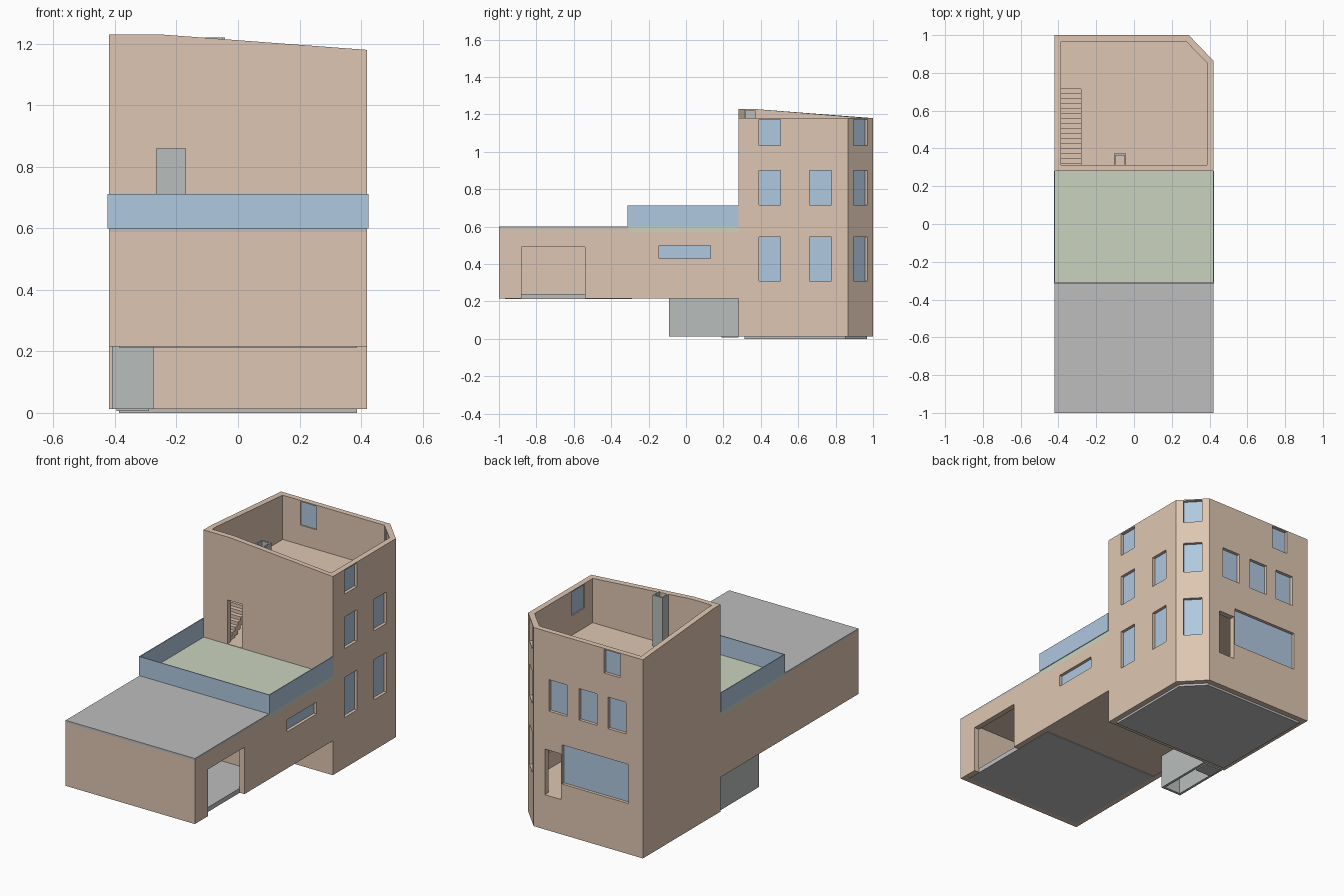
import bpy, bmesh, math
from mathutils import Matrix, Vector

if "Cube" in bpy.data.objects:
    bpy.data.objects.remove(bpy.data.objects["Cube"])


def material(name, rgb):
    m = bpy.data.materials.new(name)
    m.diffuse_color = (*rgb, 1)
    m.use_nodes = True
    m.node_tree.nodes["Principled BSDF"].inputs["Base Color"].default_value = m.diffuse_color
    return m


TAN = material("tan_plaster", (0.73, 0.565, 0.445))
BLUE = material("blue_glass", (0.434, 0.578, 0.745))
GREY = material("grey_slab", (0.515, 0.515, 0.515))
GREEN = material("green_terrace", (0.59, 0.65, 0.51))
STONE = material("pale_grey", (0.485, 0.515, 0.497))


def finish(name, bm, mat):
    bmesh.ops.recalc_face_normals(bm, faces=bm.faces)
    me = bpy.data.meshes.new(name)
    bm.to_mesh(me)
    bm.free()
    if mat:
        me.materials.append(mat)
    ob = bpy.data.objects.new(name, me)
    bpy.context.collection.objects.link(ob)
    return ob


def box(name, x, y, z, mat):
    bm = bmesh.new()
    size = Vector((x[1] - x[0], y[1] - y[0], z[1] - z[0]))
    mid = Vector((x[0] + x[1], y[0] + y[1], z[0] + z[1])) / 2
    bmesh.ops.create_cube(bm, size=1, matrix=Matrix.Translation(mid) @ Matrix.Diagonal((*size, 1)))
    return finish(name, bm, mat)


def prism(name, pts, z0, z1, mat):
    bm = bmesh.new()
    low = [bm.verts.new((x, y, z0)) for x, y in pts]
    top = [bm.verts.new((x, y, z1)) for x, y in pts]
    bm.faces.new(low)
    bm.faces.new(top)
    for i in range(len(pts)):
        j = (i + 1) % len(pts)
        bm.faces.new((low[i], low[j], top[j], top[i]))
    return finish(name, bm, mat)


def ring(name, outer, inner, z0, tops, mat):
    """Closed wall between two matching footprints, with a top height per corner."""
    bm = bmesh.new()
    rows = [[bm.verts.new((x, y, z0)) for x, y in outer],
            [bm.verts.new((x, y, t)) for (x, y), t in zip(outer, tops)],
            [bm.verts.new((x, y, t)) for (x, y), t in zip(inner, tops)],
            [bm.verts.new((x, y, z0)) for x, y in inner]]
    n = len(outer)
    for r in range(4):
        a, b = rows[r], rows[(r + 1) % 4]
        for i in range(n):
            j = (i + 1) % n
            bm.faces.new((a[i], a[j], b[j], b[i]))
    return finish(name, bm, mat)


def turned_box(name, centre, angle, depth, width, z0, z1, mat):
    """Box whose depth axis points along the given wall normal angle."""
    bm = bmesh.new()
    mat4 = (Matrix.Translation((centre[0], centre[1], (z0 + z1) / 2))
            @ Matrix.Rotation(angle, 4, 'Z') @ Matrix.Diagonal((depth, width, z1 - z0, 1)))
    bmesh.ops.create_cube(bm, size=1, matrix=mat4)
    return finish(name, bm, mat)


def cut(ob, cutters):
    for c in cutters:
        c.hide_render = True
        m = ob.modifiers.new("opening", 'BOOLEAN')
        m.operation, m.solver, m.object = 'DIFFERENCE', 'EXACT', c
    bpy.context.view_layer.update()
    me = bpy.data.meshes.new_from_object(ob.evaluated_get(bpy.context.evaluated_depsgraph_get()))
    ob.modifiers.clear()
    ob.data = me
    for c in cutters:
        bpy.data.objects.remove(c)


def opening(name, centre, angle, width, z0, z1, glazed=True):
    """Returns a wall cutter and adds a recessed pane."""
    if glazed:
        d = Vector((math.cos(angle), math.sin(angle))) * 0.022
        turned_box(name, (centre[0] - d.x, centre[1] - d.y), angle, 0.008, width, z0, z1, BLUE)
    return turned_box("cutter", centre, angle, 0.1, width, z0, z1, None)


LOW, MID, HIGH = (0.31, 0.545), (0.715, 0.90), (1.035, 1.173)
BACK = math.pi / 2

# tower walls with a chamfered back corner and sloping parapet
outer = [(-0.42, 0.28), (-0.25, 0.28), (0.42, 0.28), (0.42, 0.865), (0.29, 1), (-0.42, 1), (-0.42, 0.35)]
inner = [(-0.387, 0.313), (-0.25, 0.313), (0.387, 0.313), (0.387, 0.853), (0.275, 0.967),
         (-0.387, 0.967), (-0.387, 0.35)]
tower = ring("tower_walls", outer, inner, 0.013, [1.23, 1.23, 1.18, 1.18, 1.18, 1.18, 1.23], TAN)

# tower windows and doors
cuts = []
chamfer = math.atan2(0.13, 0.135)
for z in (LOW, MID, HIGH):
    cuts.append(opening("corner_window", (0.355, 0.9325), chamfer, 0.104, *z))
    cuts.append(opening("side_window", (0.42, 0.4475), 0, 0.115, *z))
    if z is not HIGH:
        cuts.append(opening("side_window", (0.42, 0.72), 0, 0.118, *z))
for x in (0.1325, -0.064, -0.2525):
    cuts.append(opening("back_window", (x, 1), BACK, 0.117, *MID))
cuts.append(opening("back_window", (-0.22, 1), BACK, 0.103, *HIGH))
cuts.append(opening("large_back_window", (-0.11, 1), BACK, 0.43, 0.31, 0.54))
cuts.append(opening("back_door", (0.165, 1), BACK, 0.105, 0.217, 0.485, False))
cuts.append(opening("terrace_door", (-0.2175, 0.28), BACK, 0.095, 0.602, 0.86, False))
cut(tower, cuts)

# tower floors, base slab and roof deck with stair hole
plan = [p for i, p in enumerate(inner) if i not in (1, 6)]
prism("base_slab", plan, 0, 0.03, GREY)
prism("ground_floor", plan, 0.19, 0.216, TAN)
prism("upper_floor", plan, 0.575, 0.60, TAN)
deck = prism("roof_deck", plan, 0.895, 0.92, TAN)
cut(deck, [box("cutter", (-0.45, -0.28), (0.25, 0.74), (0.8, 1), None)])

# stair climbing to the roof deck
STEPS = 16
for i in range(STEPS):
    y = 0.32 + i * 0.42 / STEPS
    top = 0.60 + (i + 1) * 0.32 / STEPS
    box("stair_step", (-0.387, -0.28), (y, y + 0.42 / STEPS), (max(0.60, top - 0.05), top), TAN)
box("hall_partition", (-0.278, -0.15), (0.74, 0.75), (0.60, 0.895), STONE)

# chimney on the roof deck, open towards the front wall
box("chimney_back", (-0.107, -0.043), (0.362, 0.372), (0.92, 1.22), STONE)
for x in (-0.107, -0.051):
    box("chimney_side", (x, x + 0.008), (0.315, 0.362), (0.92, 1.22), STONE)


def rect(x0, x1, y0, y1):
    return [(x0, y0), (x1, y0), (x1, y1), (x0, y1)]


# raised annex walls with garage opening and slit window
annex = ring("annex_walls", rect(-0.42, 0.42, -1, 0.28), rect(-0.387, 0.387, -0.967, 0.25),
             0.215, [0.57] * 4, TAN)
cut(annex, [opening("slit_window", (0.42, -0.0075), 0, 0.275, 0.43, 0.50),
            opening("garage", (0.42, -0.71), 0, 0.34, 0.1, 0.49, False)])
box("annex_floor", (-0.387, 0.387), (-0.967, -0.29), (0.213, 0.24), GREY)
box("annex_soffit", (-0.387, 0.387), (-0.29, 0.25), (0.217, 0.24), TAN)
box("annex_partition", (-0.387, 0.387), (-0.31, -0.28), (0.24, 0.57), TAN)

# annex roof and terrace
box("annex_roof_edge", (-0.42, 0.42), (-1, -0.31), (0.57, 0.588), TAN)
box("annex_roof", (-0.42, 0.42), (-1, -0.31), (0.588, 0.60), GREY)
box("terrace", (-0.42, 0.42), (-0.31, 0.28), (0.57, 0.60), GREEN)

# glass balustrade around the terrace
box("balustrade_front", (-0.424, 0.424), (-0.314, -0.309), (0.60, 0.712), BLUE)
for x in (-0.424, 0.419):
    box("balustrade_side", (x, x + 0.005), (-0.309, 0.28), (0.60, 0.712), BLUE)

# entrance block below the annex, open underneath
ring("entrance_walls", rect(-0.41, -0.275, -0.09, 0.28), rect(-0.395, -0.29, -0.075, 0.265),
     0.013, [0.215] * 4, STONE)
box("entrance_step", (-0.395, -0.29), (0.19, 0.28), (0.006, 0.02), GREY)
